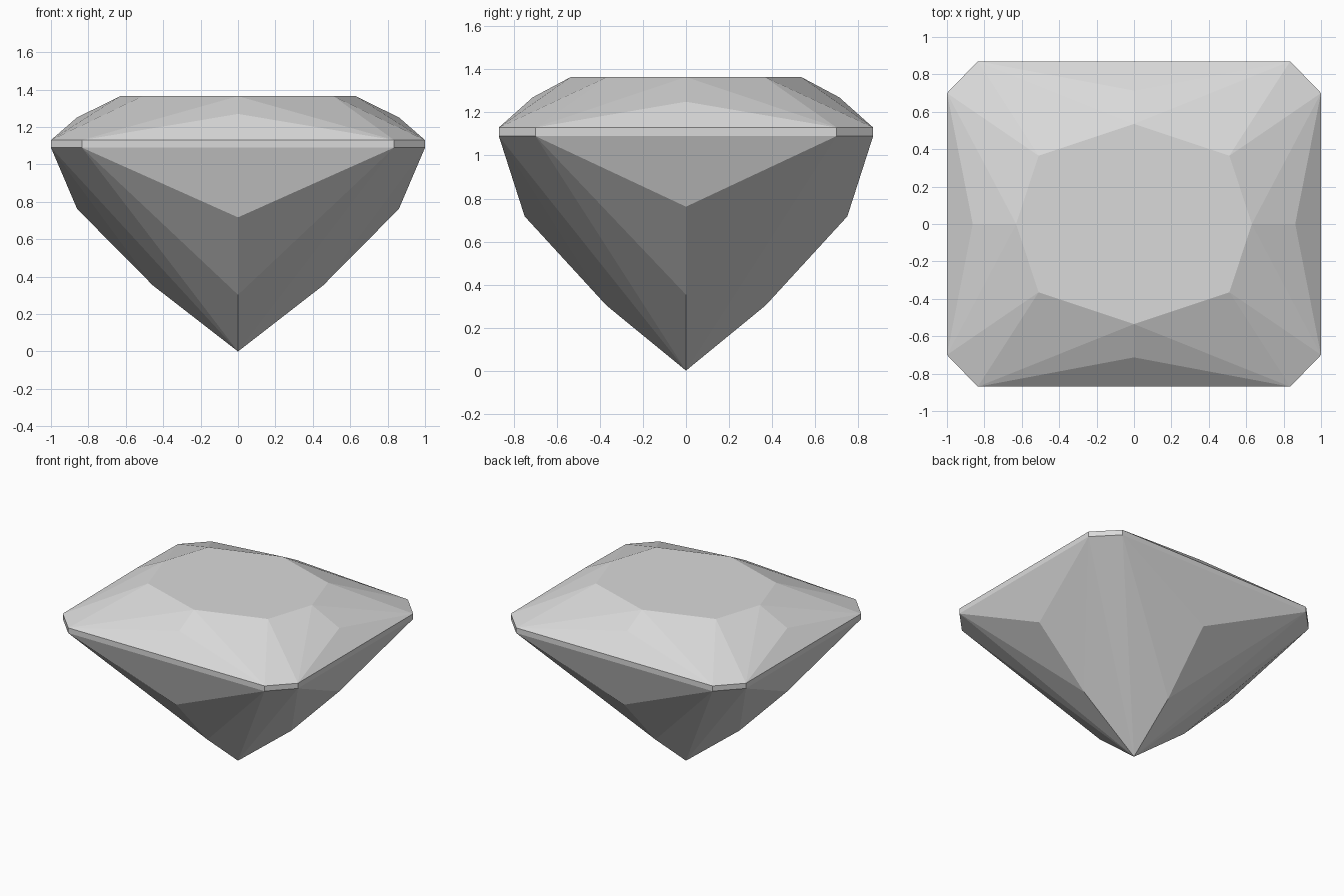
import bpy
import bmesh
import math

cube = bpy.data.objects.get("Cube")
if cube:
    bpy.data.objects.remove(cube, do_unlink=True)

# Pale grey stone
stone = bpy.data.materials.new("pale_grey_stone")
stone.use_nodes = True
colour = (0.7, 0.7, 0.7, 1.0)
stone.diffuse_color = colour
stone.node_tree.nodes["Principled BSDF"].inputs["Base Color"].default_value = colour

# Facet corners of one quarter of the stone
TABLE_Z, GIRDLE_TOP, GIRDLE_BASE = 1.365, 1.13, 1.09
quarter = [
    # table: side, corner, end
    (0.63, 0, TABLE_Z), (0.51, 0.365, TABLE_Z), (0, 0.535, TABLE_Z),
    # crown break points
    (0.862, 0, 1.25), (0, 0.713, 1.27),
    # pavilion break points
    (0.86, 0, 0.762), (0, 0.75, 0.717),
    (0.455, 0, 0.353), (0, 0.37, 0.303),
    # lower tip
    (0, 0, 0),
]
# Thin girdle band with cut corners
for z in (GIRDLE_TOP, GIRDLE_BASE):
    quarter += [(1, 0.70, z), (0.835, 0.87, z)]

# Mirror the quarter to all four sides and wrap the points in flat facets
points = {(x * sx, y * sy, z) for x, y, z in quarter for sx in (1, -1) for sy in (1, -1)}
bm = bmesh.new()
for point in sorted(points):
    bm.verts.new(point)
bmesh.ops.convex_hull(bm, input=bm.verts[:])

# Merge flat triangles into clean facets
bmesh.ops.dissolve_limit(bm, angle_limit=math.radians(0.3),
                         verts=bm.verts[:], edges=bm.edges[:])
bmesh.ops.recalc_face_normals(bm, faces=bm.faces[:])

mesh = bpy.data.meshes.new("cut_gemstone")
bm.to_mesh(mesh)
bm.free()
mesh.materials.append(stone)
gem = bpy.data.objects.new("cut_gemstone", mesh)
bpy.context.collection.objects.link(gem)
